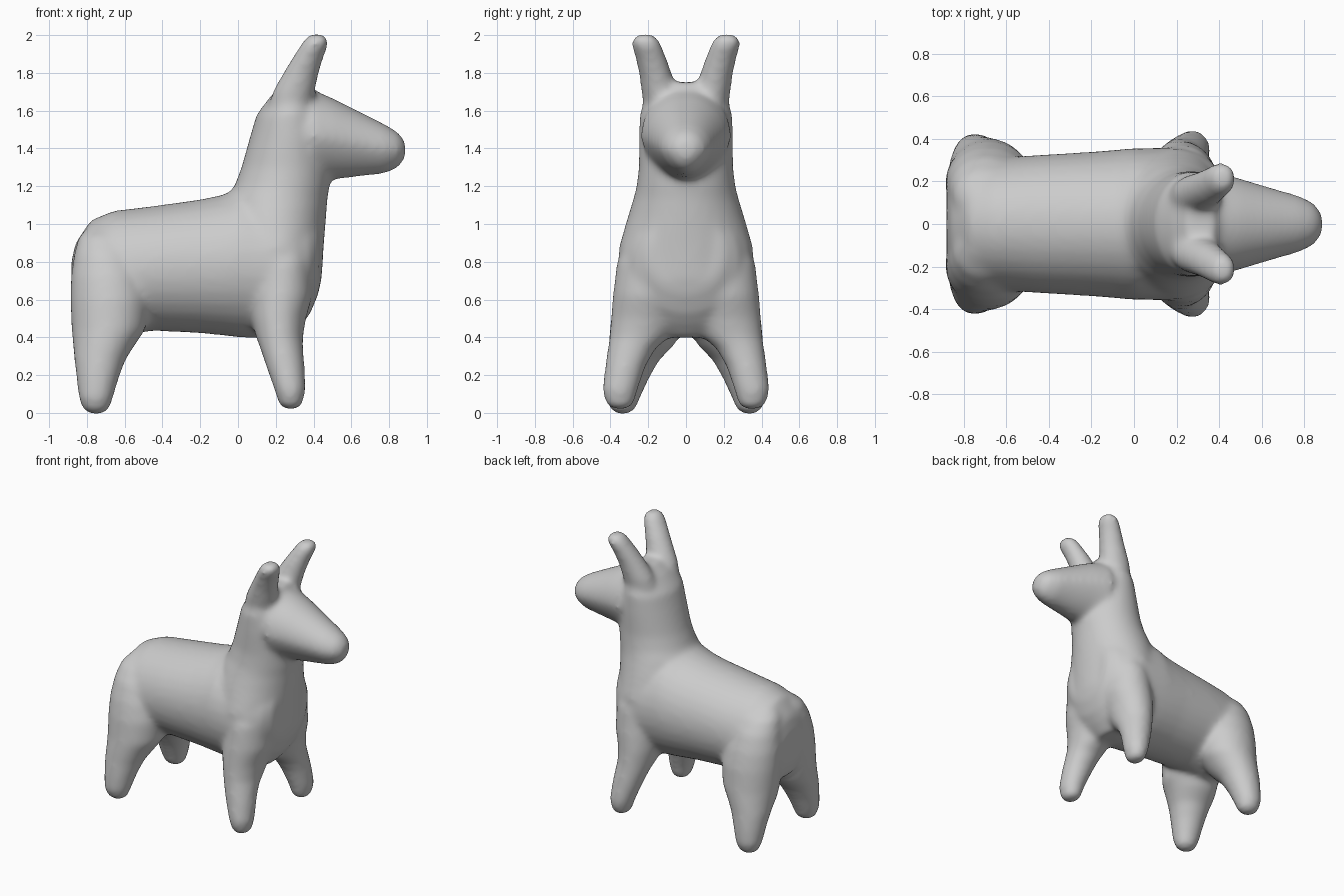
import bpy, bmesh, math

bm = bmesh.new()


def loft(axis, sections, side=1, n=32, jaw=0.0):
    """Closed tube along x or z; section = (position, a_min, a_max, y_min, y_max)."""
    rings = []
    for t, a0, a1, y0, y1 in sections:
        ring = []
        for i in range(n):
            ang = 2 * math.pi * i / n
            c, s = math.cos(ang), math.sin(ang)
            s *= 1 + jaw * min(c, 0)        # narrows the underside
            a = (a0 + a1) / 2 + (a1 - a0) / 2 * c
            y = side * ((y0 + y1) / 2 + (y1 - y0) / 2 * s)
            ring.append(bm.verts.new((t, y, a) if axis == 'x' else (a, y, t)))
        rings.append(ring)
    for r, q in zip(rings, rings[1:]):
        for i in range(n):
            j = (i + 1) % n
            bm.faces.new((r[i], r[j], q[j], q[i]))
    bm.faces.new(rings[0])
    bm.faces.new(rings[-1])


def centred(rows):
    return [(t, a, b, -h, h) for t, a, b, h in rows]


# barrel of the body, rump to chest
loft('x', centred([
    (-0.882, 0.57, 0.80, 0.14), (-0.86, 0.48, 0.90, 0.22), (-0.78, 0.415, 1.02, 0.28),
    (-0.66, 0.40, 1.07, 0.31), (-0.45, 0.435, 1.095, 0.325), (-0.20, 0.422, 1.13, 0.34),
    (-0.08, 0.41, 1.155, 0.35), (0.0, 0.40, 1.19, 0.357), (0.20, 0.395, 1.16, 0.36),
    (0.30, 0.43, 1.14, 0.34), (0.38, 0.52, 1.10, 0.28), (0.43, 0.64, 1.06, 0.20)]))

# chest and neck column
loft('z', centred([
    (0.40, 0.12, 0.28, 0.12), (0.48, 0.06, 0.35, 0.26), (0.57, 0.02, 0.40, 0.33),
    (0.70, -0.03, 0.443, 0.36), (0.88, -0.06, 0.454, 0.355), (1.04, -0.08, 0.467, 0.308),
    (1.14, -0.055, 0.475, 0.277), (1.20, -0.02, 0.485, 0.262), (1.30, 0.018, 0.49, 0.25),
    (1.45, 0.06, 0.48, 0.25), (1.58, 0.098, 0.45, 0.246), (1.68, 0.175, 0.42, 0.215),
    (1.75, 0.25, 0.38, 0.12)]))

# head and muzzle
loft('x', centred([
    (0.25, 1.28, 1.70, 0.20), (0.40, 1.21, 1.71, 0.242), (0.50, 1.235, 1.667, 0.215),
    (0.65, 1.252, 1.592, 0.17), (0.78, 1.267, 1.527, 0.133), (0.845, 1.295, 1.488, 0.10),
    (0.875, 1.33, 1.455, 0.065), (0.888, 1.36, 1.42, 0.03)]), jaw=0.22)

for side in (1, -1):
    # front leg
    loft('z', [
        (0.018, 0.25, 0.31, 0.32, 0.375), (0.04, 0.218, 0.34, 0.278, 0.422),
        (0.12, 0.193, 0.359, 0.256, 0.444), (0.25, 0.147, 0.353, 0.212, 0.428),
        (0.34, 0.117, 0.346, 0.16, 0.415), (0.40, 0.095, 0.345, 0.09, 0.406),
        (0.50, 0.07, 0.36, 0.03, 0.398), (0.62, 0.06, 0.395, 0.0, 0.388),
        (0.80, 0.09, 0.39, 0.0, 0.366), (0.95, 0.13, 0.35, 0.0, 0.28),
        (1.05, 0.18, 0.30, 0.03, 0.15)], side)
    # hind leg
    loft('z', [
        (-0.007, -0.78, -0.72, 0.31, 0.36), (0.018, -0.822, -0.682, 0.268, 0.402),
        (0.08, -0.844, -0.661, 0.242, 0.426), (0.18, -0.855, -0.632, 0.197, 0.424),
        (0.28, -0.867, -0.595, 0.14, 0.416), (0.36, -0.874, -0.545, 0.06, 0.411),
        (0.44, -0.881, -0.49, 0.02, 0.403), (0.60, -0.888, -0.47, 0.0, 0.387),
        (0.72, -0.885, -0.49, 0.0, 0.36), (0.84, -0.868, -0.53, 0.0, 0.315),
        (0.93, -0.845, -0.58, 0.0, 0.25), (1.0, -0.78, -0.64, 0.0, 0.15)], side)
    # ear
    loft('z', [
        (1.50, 0.22, 0.34, 0.06, 0.16), (1.62, 0.16, 0.39, 0.03, 0.222),
        (1.70, 0.183, 0.407, 0.042, 0.237), (1.78, 0.227, 0.424, 0.07, 0.246),
        (1.87, 0.281, 0.449, 0.099, 0.266), (1.95, 0.333, 0.48, 0.131, 0.290),
        (1.982, 0.355, 0.478, 0.147, 0.286), (2.005, 0.38, 0.45, 0.18, 0.25)], side)

bmesh.ops.recalc_face_normals(bm, faces=bm.faces[:])
mesh = bpy.data.meshes.new("donkey_figure")
bm.to_mesh(mesh)
bm.free()
figure = bpy.data.objects.new("donkey_figure", mesh)
bpy.context.collection.objects.link(figure)

# fuse all parts into one skin and soften the joins
remesh = figure.modifiers.new("fuse", 'REMESH')
remesh.mode = 'VOXEL'
remesh.voxel_size = 0.016
remesh.use_smooth_shade = True
soften = figure.modifiers.new("soften", 'SMOOTH')
soften.factor = 0.5
soften.iterations = 20
